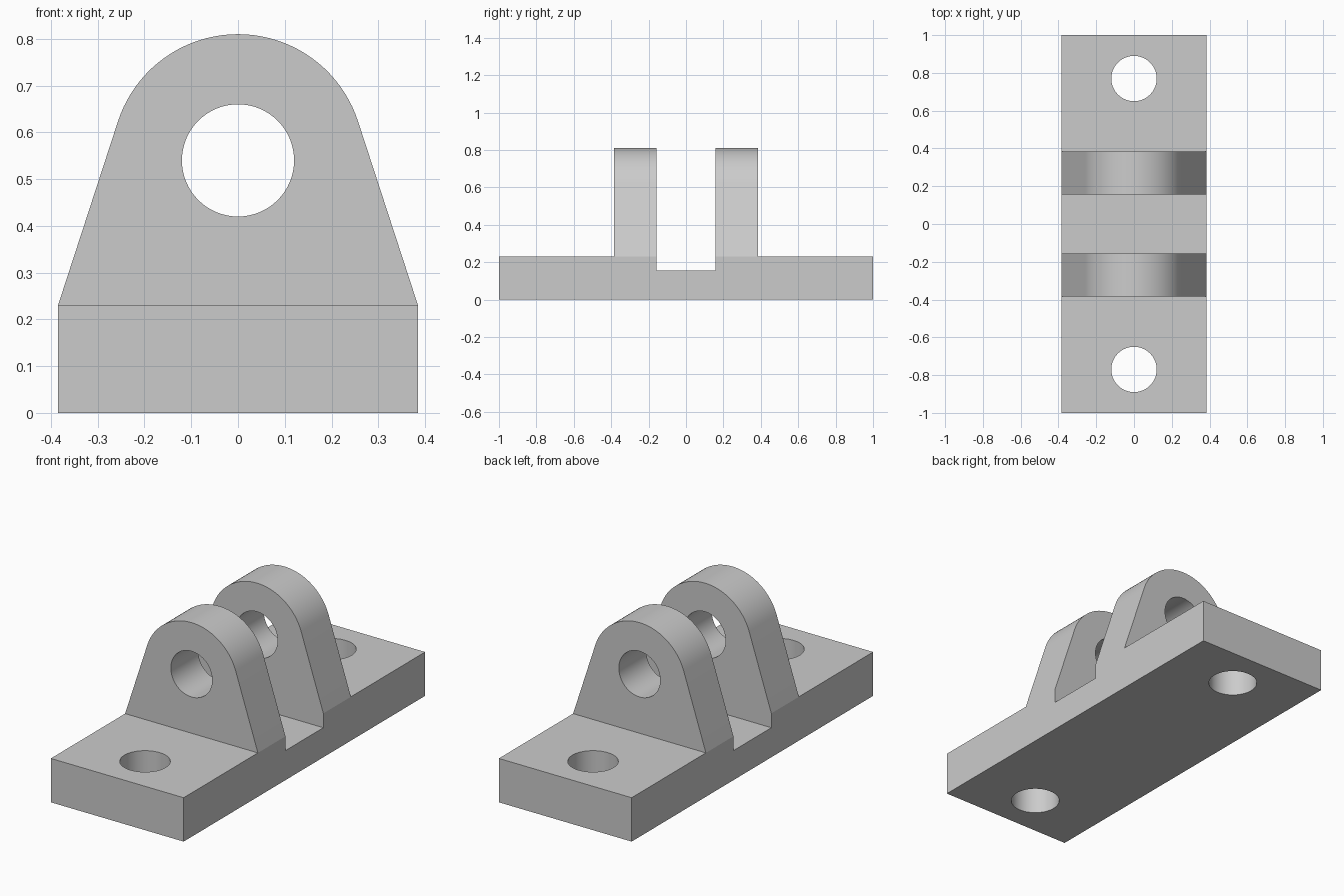
import bpy, bmesh
from math import sin, cos, pi, atan2, acos, hypot, radians
from mathutils import Vector

cube = bpy.data.objects.get("Cube")
if cube:
    bpy.data.objects.remove(cube)

HALF_W, HALF_L = 0.385, 1.0          # base half sizes
BASE_Z, SLOT_Z = 0.23, 0.155         # base top and slot floor
LUG_IN, LUG_OUT = 0.157, 0.385       # lug thickness range along y
PIN_Z, LUG_R, HOLE_R = 0.54, 0.27, 0.12
BOLT_Y = 0.77

grey = bpy.data.materials.new("plain grey")
grey.use_nodes = True
grey.diffuse_color = (0.6, 0.6, 0.6, 1)
grey.node_tree.nodes["Principled BSDF"].inputs["Base Color"].default_value = (0.6, 0.6, 0.6, 1)


def prism(name, outline, half_depth, place):
    """Extrude a closed 2D outline from -half_depth to +half_depth."""
    bm = bmesh.new()
    face = bm.faces.new([bm.verts.new(place(a, b, -half_depth)) for a, b in outline])
    step = Vector(place(0, 0, half_depth)) - Vector(place(0, 0, -half_depth))
    new = bmesh.ops.extrude_face_region(bm, geom=[face])["geom"]
    bmesh.ops.translate(bm, vec=step, verts=[v for v in new if isinstance(v, bmesh.types.BMVert)])
    bmesh.ops.recalc_face_normals(bm, faces=bm.faces)
    mesh = bpy.data.meshes.new(name)
    bm.to_mesh(mesh)
    bm.free()
    obj = bpy.data.objects.new(name, mesh)
    bpy.context.collection.objects.link(obj)
    return obj


def circle(cx, cy, r, n=64):
    return [(cx + r * cos(2 * pi * i / n), cy + r * sin(2 * pi * i / n)) for i in range(n)]


def along_x(y, z, d):
    return (d, y, z)


def along_y(x, z, d):
    return (x, d, z)


def along_z(x, y, d):
    return (x, y, d)


# Stepped side profile: base, two lugs and the slot between them
half = [(HALF_L, 0), (HALF_L, BASE_Z), (LUG_OUT, BASE_Z), (LUG_OUT, 1),
        (LUG_IN, 1), (LUG_IN, SLOT_Z)]
side = half + [(-y, z) for y, z in reversed(half)]
bracket = prism("clevis_bracket", side, 0.5, along_x)

# Front profile: straight base, tapered cheeks tangent to a round top
drop = BASE_Z - PIN_Z
start = atan2(drop, HALF_W) + acos(LUG_R / hypot(HALF_W, drop))
N = 40
arc = [start + (pi - 2 * start) * i / N for i in range(N + 1)]
front = [(-HALF_W, 0), (HALF_W, 0), (HALF_W, BASE_Z)]
front += [(LUG_R * cos(a), PIN_Z + LUG_R * sin(a)) for a in arc]
front += [(-HALF_W, BASE_Z)]

# Trim to the front profile, then drill the pin hole and bolt holes
tools = [(prism("front_trim", front, 1.2, along_y), "INTERSECT"),
         (prism("pin_hole", circle(0, PIN_Z, HOLE_R), 0.6, along_y), "DIFFERENCE")]
for s in (-1, 1):
    tools.append((prism("bolt_hole", circle(0, s * BOLT_Y, HOLE_R), 0.5, along_z), "DIFFERENCE"))
for tool, operation in tools:
    tool.hide_render = True
    mod = bracket.modifiers.new(tool.name, "BOOLEAN")
    mod.operation, mod.solver, mod.object = operation, "EXACT", tool

bpy.context.view_layer.update()
graph = bpy.context.evaluated_depsgraph_get()
mesh = bpy.data.meshes.new_from_object(bracket.evaluated_get(graph))
bracket.modifiers.clear()
bracket.data = mesh
for tool, _ in tools:
    bpy.data.objects.remove(tool)

mesh.materials.clear()
mesh.materials.append(grey)
for poly in mesh.polygons:
    poly.material_index = 0

# Smooth round walls, sharp machined edges
bpy.ops.object.select_all(action="DESELECT")
bracket.select_set(True)
bpy.context.view_layer.objects.active = bracket
bpy.ops.object.shade_smooth_by_angle(angle=radians(15))
